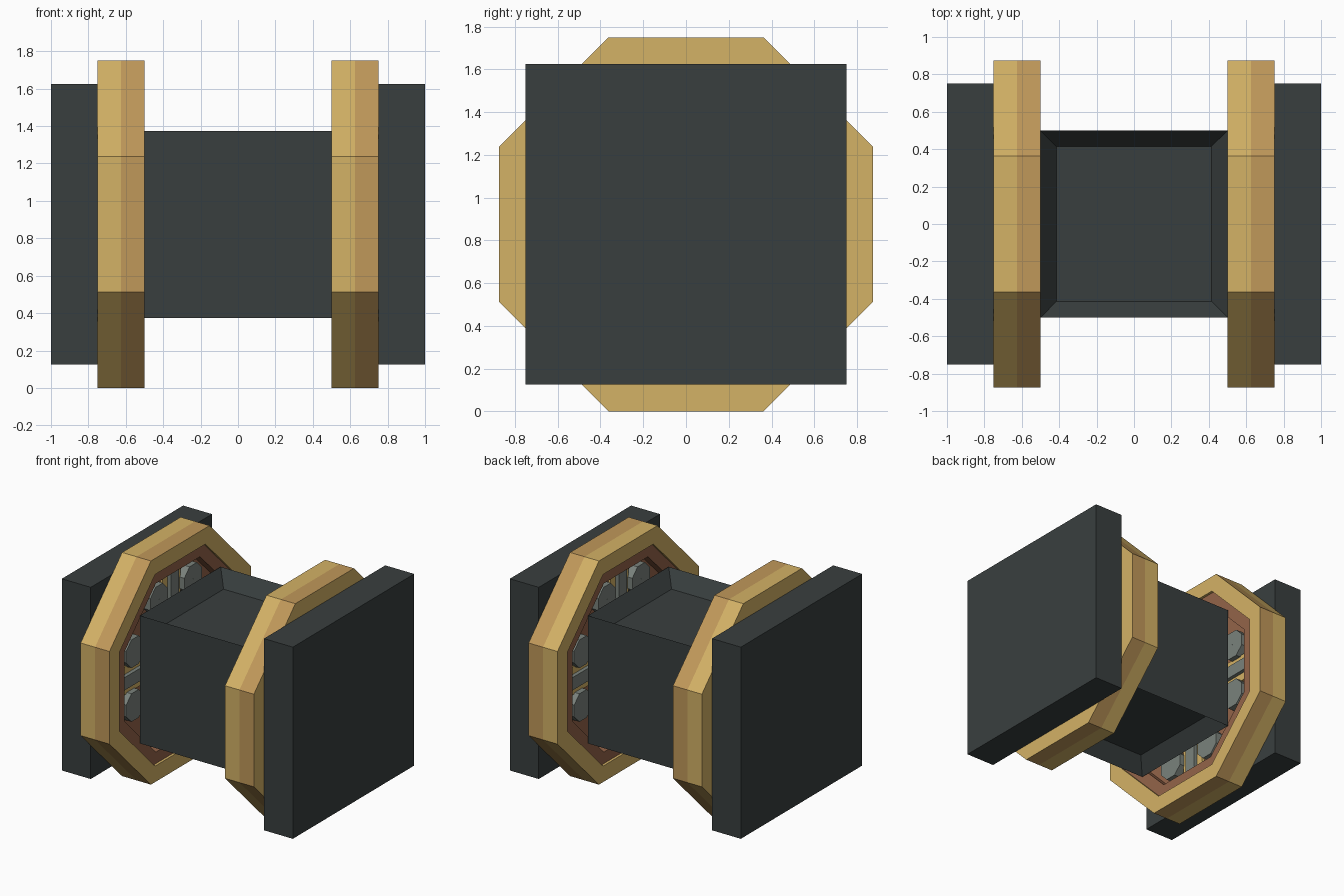
import bpy, bmesh, math
from mathutils import Vector

cube = bpy.data.objects.get("Cube")
if cube:
    bpy.data.objects.remove(cube, do_unlink=True)

MID = 0.875          # height of the axle


def material(name, rgb):
    lin = [((c / 255 + 0.055) / 1.055) ** 2.4 for c in rgb] + [1]
    m = bpy.data.materials.new(name)
    m.use_nodes = True
    m.diffuse_color = lin
    bsdf = m.node_tree.nodes["Principled BSDF"]
    bsdf.inputs["Base Color"].default_value = lin
    bsdf.inputs["Roughness"].default_value = 0.8
    return m


slate = material("dark slate", (57, 63, 63))
gold = material("gold", (212, 178, 102))
tan = material("tan", (192, 152, 90))
brown = material("brown", (148, 100, 73))
grey = material("grey", (122, 130, 124))


def finish(name, bm, mats):
    bmesh.ops.recalc_face_normals(bm, faces=bm.faces)
    me = bpy.data.meshes.new(name)
    bm.to_mesh(me)
    bm.free()
    for m in mats:
        me.materials.append(m)
    ob = bpy.data.objects.new(name, me)
    bpy.context.collection.objects.link(ob)
    return ob


def box(name, centre, size, mat, angle=0):
    bm = bmesh.new()
    bmesh.ops.create_cube(bm, size=1)
    bmesh.ops.scale(bm, vec=size, verts=bm.verts)
    ob = finish(name, bm, [mat])
    ob.location = centre
    ob.rotation_euler.x = angle
    return ob


def octagon(name, centre, profile, mats):
    """Sweep a closed (x, apothem) profile around the x axis in eight steps."""
    bm = bmesh.new()
    rings = []
    for k in range(8):
        a = math.radians(22.5 + 45 * k)
        rings.append([bm.verts.new((x, r / math.cos(math.pi / 8) * math.cos(a),
                                    r / math.cos(math.pi / 8) * math.sin(a)))
                      for x, r in profile])
    n = len(profile)
    for k in range(8):
        p, q = rings[k], rings[(k + 1) % 8]
        for i in range(n):
            j = (i + 1) % n
            bm.faces.new((p[i], p[j], q[j], q[i]))
    # the rim half towards +x takes the second colour
    if len(mats) > 1:
        outer = max(r for _, r in profile)
        for f in bm.faces:
            c = f.calc_center_median()
            if c.x > 0 and Vector((c.y, c.z)).length > outer - 0.01:
                f.material_index = 1
    ob = finish(name, bm, mats)
    ob.location = centre
    return ob


# Central block with a square recess in its top and bottom
bm = bmesh.new()
bmesh.ops.create_cube(bm, size=1)
bm.normal_update()
for f in [f for f in bm.faces if abs(f.normal.z) > 0.9]:
    side = 1 if f.normal.z > 0 else -1
    bmesh.ops.inset_individual(bm, faces=[f], thickness=0.12)
    bmesh.ops.translate(bm, vec=(0, 0, -0.12 * side), verts=f.verts)
finish("central_block", bm, [slate]).location.z = MID

for side, label in ((1, "left"), (-1, "right")):
    at = Vector((side * 0.625, 0, MID))
    # Square end plate
    box(label + "_end_plate", (side * 0.875, 0, MID), (0.25, 1.5, 1.5), slate)
    # Rim, lining and backing of the wheel
    octagon(label + "_rim", at, [(-0.125, 0.875), (0, 0.875), (0.125, 0.875),
                                 (0.125, 0.75), (-0.125, 0.75)], [gold, tan])
    octagon(label + "_lining", at, [(-0.105, 0.75), (0.105, 0.75),
                                    (0.105, 0.66), (-0.105, 0.66)], [brown])
    octagon(label + "_backing", at, [(-0.03, 0.67), (0.03, 0.67),
                                     (0.03, 0.05), (-0.03, 0.05)], [brown])
    # Axle between block and plate
    box(label + "_axle", at, (0.25, 0.4, 0.4), slate)
    # Spokes with gold edging, and bolts between them
    for k in range(4):
        a = k * math.pi / 2
        mid = at + Vector((0, math.cos(a), math.sin(a))) * 0.42
        box(f"{label}_spoke_{k}", mid, (0.16, 0.48, 0.10), grey, a)
        box(f"{label}_spoke_edging_{k}", mid, (0.10, 0.48, 0.22), gold, a)
    for k in range(8):
        a = math.radians(22.5 + 45 * k)
        spot = at + Vector((0, math.cos(a), math.sin(a))) * 0.55
        octagon(f"{label}_bolt_{k}", spot, [(-0.09, 0.11), (0.09, 0.11),
                                            (0.09, 0.001), (-0.09, 0.001)], [grey])
